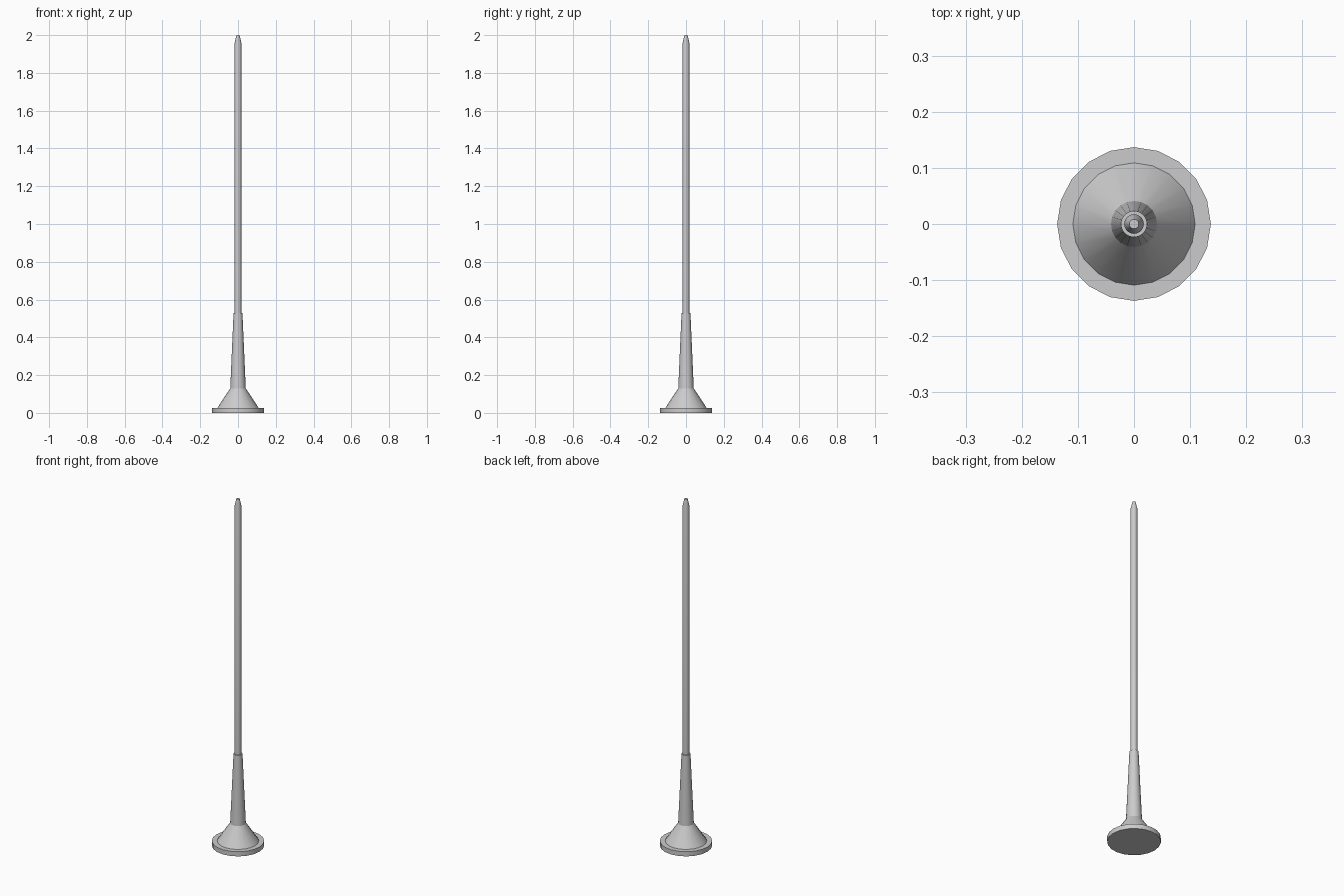
import bpy, bmesh
from math import cos, sin, tau

if "Cube" in bpy.data.objects:
    bpy.data.objects.remove(bpy.data.objects["Cube"])

SIDES = 20


def lathe(name, profile, cap_bottom=False, cap_top=False):
    """Revolve (radius, z) points around the z axis."""
    bm = bmesh.new()
    rings = [[bm.verts.new((r * cos(tau * i / SIDES), r * sin(tau * i / SIDES), z))
              for i in range(SIDES)] for r, z in profile]
    for low, high in zip(rings, rings[1:]):
        for i in range(SIDES):
            j = (i + 1) % SIDES
            bm.faces.new((low[i], low[j], high[j], high[i]))
    if cap_bottom:
        bm.faces.new(rings[0][::-1])
    if cap_top:
        bm.faces.new(rings[-1])
    mesh = bpy.data.meshes.new(name)
    bm.to_mesh(mesh)
    bm.free()
    obj = bpy.data.objects.new(name, mesh)
    bpy.context.collection.objects.link(obj)
    bpy.ops.object.select_all(action='DESELECT')
    obj.select_set(True)
    bpy.context.view_layer.objects.active = obj
    bpy.ops.object.shade_smooth_by_angle(angle=0.5)
    return obj


# Flat foot disc with its upper rim
lathe("base_disc", [(0.137, 0), (0.137, 0.027), (0.109, 0.027)], cap_bottom=True)

# Conical skirt rising from the disc
lathe("base_cone", [(0.109, 0.027), (0.041, 0.13)])

# Tapered sleeve ending in a small flat step
lathe("sleeve", [(0.041, 0.13), (0.0235, 0.53), (0.0175, 0.53)])

# Slender rod with a blunt tapered tip
lathe("rod", [(0.0175, 0.53), (0.0175, 1.96), (0.0085, 2.0)], cap_top=True)
